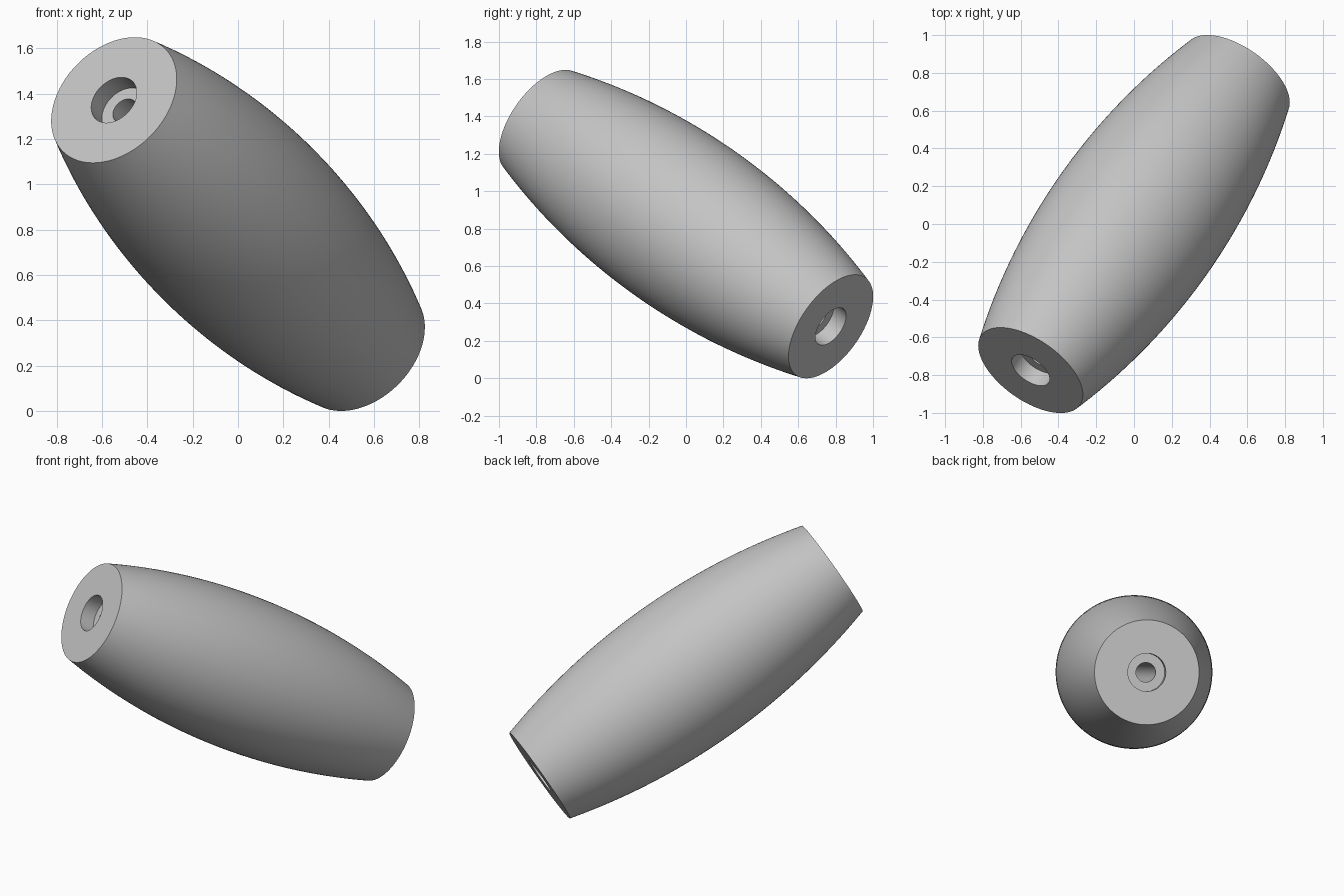
import bpy
import bmesh
from math import radians, sqrt
from mathutils import Vector, Matrix

cube = bpy.data.objects.get("Cube")
if cube:
    bpy.data.objects.remove(cube, do_unlink=True)

HALF = 1.095          # half length along the axis
R_END, R_MID = 0.32, 0.469
R_RECESS, R_BORE = 0.116, 0.06
DEPTH = 0.094         # depth of the recess in each end
RINGS, SIDES = 40, 96

# Barrel outline: a circular arc bulging at the middle
sag = R_MID - R_END
arc_r = (HALF ** 2 + sag ** 2) / (2 * sag)


def barrel_radius(t):
    return R_MID - arc_r + sqrt(arc_r ** 2 - t ** 2)


heights = [HALF * (2 * i / RINGS - 1) for i in range(RINGS + 1)]
profile = [(barrel_radius(t), t) for t in heights]

# Stepped hole: recess in each end joined by a narrow bore
hole = [(R_RECESS, HALF), (R_RECESS, HALF - DEPTH), (R_BORE, HALF - DEPTH)]
profile += hole + [(r, -t) for r, t in reversed(hole)]

# Lathe the closed profile around the axis
bm = bmesh.new()
verts = [bm.verts.new((r, 0, t)) for r, t in profile]
edges = [bm.edges.new((v, verts[i - 1])) for i, v in enumerate(verts)]
bmesh.ops.spin(bm, geom=verts + edges, cent=(0, 0, 0), axis=(0, 0, 1),
               angle=radians(360), steps=SIDES, use_merge=True)
bmesh.ops.remove_doubles(bm, verts=bm.verts, dist=0.0001)
bmesh.ops.recalc_face_normals(bm, faces=bm.faces)

# Tilt the axis and rest the lower rim on the ground
tilt = Vector((0.5, sqrt(0.5), -0.5)).to_track_quat('Z', 'Y').to_matrix().to_4x4()
bm.transform(tilt)
bm.transform(Matrix.Translation((0, 0, -min(v.co.z for v in bm.verts))))

mesh = bpy.data.meshes.new("barrel_bead")
bm.to_mesh(mesh)
bm.free()
bead = bpy.data.objects.new("barrel_bead", mesh)
bpy.context.collection.objects.link(bead)

# Plain grey material
grey = (0.55, 0.55, 0.55, 1)
mat = bpy.data.materials.new("light_grey")
mat.use_nodes = True
mat.diffuse_color = grey
mat.node_tree.nodes["Principled BSDF"].inputs["Base Color"].default_value = grey
mesh.materials.append(mat)

# Smooth walls with crisp rims
bpy.ops.object.select_all(action='DESELECT')
bead.select_set(True)
bpy.context.view_layer.objects.active = bead
bpy.ops.object.shade_smooth_by_angle(angle=radians(30))
